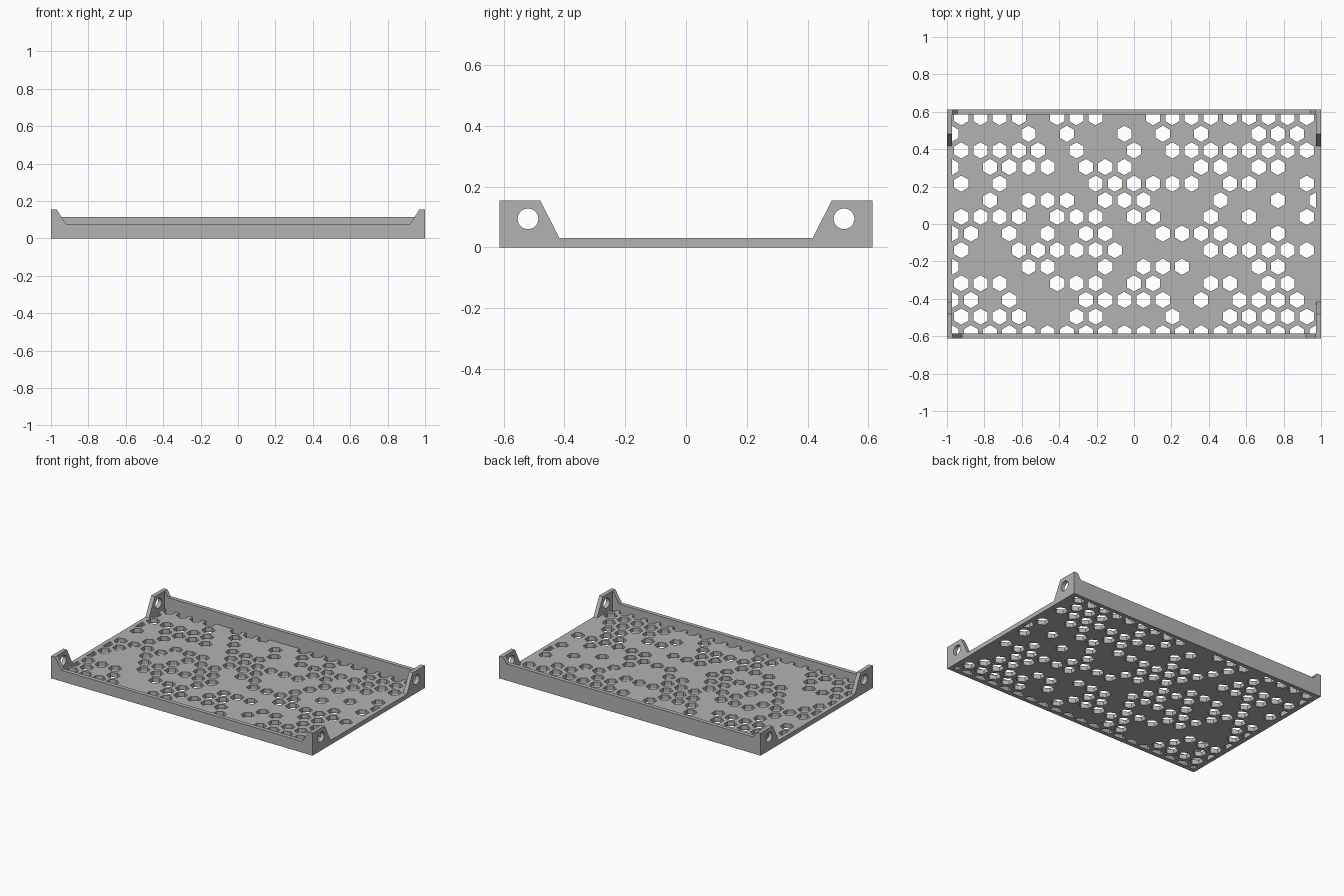
import bpy, bmesh, math
from mathutils import Vector

if "Cube" in bpy.data.objects:
    bpy.data.objects.remove(bpy.data.objects["Cube"])

W, D, T = 1.0, 0.613, 0.028          # half width, half depth, wall thickness
FLOOR, TOP = 0.031, 0.155

grey = bpy.data.materials.new("light_grey")
grey.diffuse_color = (0.45, 0.45, 0.45, 1)
grey.use_nodes = True
grey.node_tree.nodes["Principled BSDF"].inputs["Base Color"].default_value = grey.diffuse_color


def finish(name, bm):
    bmesh.ops.recalc_face_normals(bm, faces=bm.faces[:])
    me = bpy.data.meshes.new(name)
    bm.to_mesh(me)
    bm.free()
    me.materials.append(grey)
    ob = bpy.data.objects.new(name, me)
    bpy.context.collection.objects.link(ob)
    return ob


def extrude_faces(bm, vec):
    r = bmesh.ops.extrude_face_region(bm, geom=bm.faces[:], use_keep_orig=True)
    bmesh.ops.translate(bm, vec=vec, verts=[g for g in r["geom"] if isinstance(g, bmesh.types.BMVert)])


def prism(name, pts, vec):
    bm = bmesh.new()
    bm.faces.new([bm.verts.new(p) for p in pts])
    extrude_faces(bm, Vector(vec))
    return finish(name, bm)


def boolean(target, tool, op):
    m = target.modifiers.new("bool", 'BOOLEAN')
    m.operation, m.solver, m.object = op, 'EXACT', tool
    bpy.context.view_layer.objects.active = target
    bpy.ops.object.modifier_apply(modifier=m.name)
    bpy.data.objects.remove(tool)


# floor slab
tray = prism("tray", [(-W, -D, 0), (W, -D, 0), (W, D, 0), (-W, D, 0)], (0, 0, FLOOR))


# long walls, flaring up into the corners
def long_wall(name, y, h):
    xi = 0.97 - (TOP - h) * 0.64
    half = [(W, 0), (W, TOP), (0.97, TOP), (xi, h)]
    prof = half + [(-x, z) for x, z in reversed(half)]
    return prism(name, [(x, y, z) for x, z in prof], (0, T, 0))


boolean(tray, long_wall("front_wall", -D, 0.077), 'UNION')
boolean(tray, long_wall("back_wall", D - T, 0.115), 'UNION')

# corner tabs with round holes
for sx in (-1, 1):
    for sy in (-1, 1):
        prof = [(D, 0), (D, TOP), (0.48, TOP), (0.417, FLOOR), (0.417, 0)]
        x0 = W - T if sx > 0 else -W
        tab = prism("corner_tab", [(x0, sy * y, z) for y, z in prof], (T, 0, 0))
        boolean(tray, tab, 'UNION')
        ring = [(x0 - 0.02, sy * 0.52 + 0.034 * math.cos(a), 0.094 + 0.034 * math.sin(a))
                for a in (math.tau * i / 32 for i in range(32))]
        boolean(tray, prism("tab_hole", ring, (T + 0.04, 0, 0)), 'DIFFERENCE')

# hexagonal floor holes: rows from back to front, '#' = hole
# even rows have 19 columns, odd rows 20 (shifted half a pitch)
ROWS = [
    "####.###..#########",
    "#...#.#..#.#.#..###.",
    "#####.#..#.########",
    "#.####.###...##.##..",
    "#.#....######.##..#",
    "..#.###.###...#..#.#",
    "####.###.##..#.#..#",
    "##.#.#.##..####..#..",
    "#..######....######",
    "#...##..#.###...##..",
    "###..###.##..##.##.",
    "##.#...#####.#.####.",
    "####..##...#..#####",
    "####################",
]
P, R = 0.1026, 0.0435
bm = bmesh.new()
for j, row in enumerate(ROWS):
    y = 0.038 + (6 - j) * P * math.sqrt(3) / 2
    for i, c in enumerate(row):
        if c == "#":
            x = (i - (len(row) - 1) / 2) * P
            bm.faces.new([bm.verts.new((x + R * math.sin(k * math.pi / 3),
                                        y + R * math.cos(k * math.pi / 3), -0.02)) for k in range(6)])
# keep the holes inside the walls
for n, d in (((1, 0, 0), W - T), ((-1, 0, 0), W - T), ((0, 1, 0), D - T), ((0, -1, 0), D - T)):
    bmesh.ops.bisect_plane(bm, geom=bm.verts[:] + bm.edges[:] + bm.faces[:], dist=1e-5,
                           plane_co=Vector(n) * d, plane_no=n, clear_outer=True)
extrude_faces(bm, Vector((0, 0, FLOOR + 0.03)))
boolean(tray, finish("hex_holes", bm), 'DIFFERENCE')
